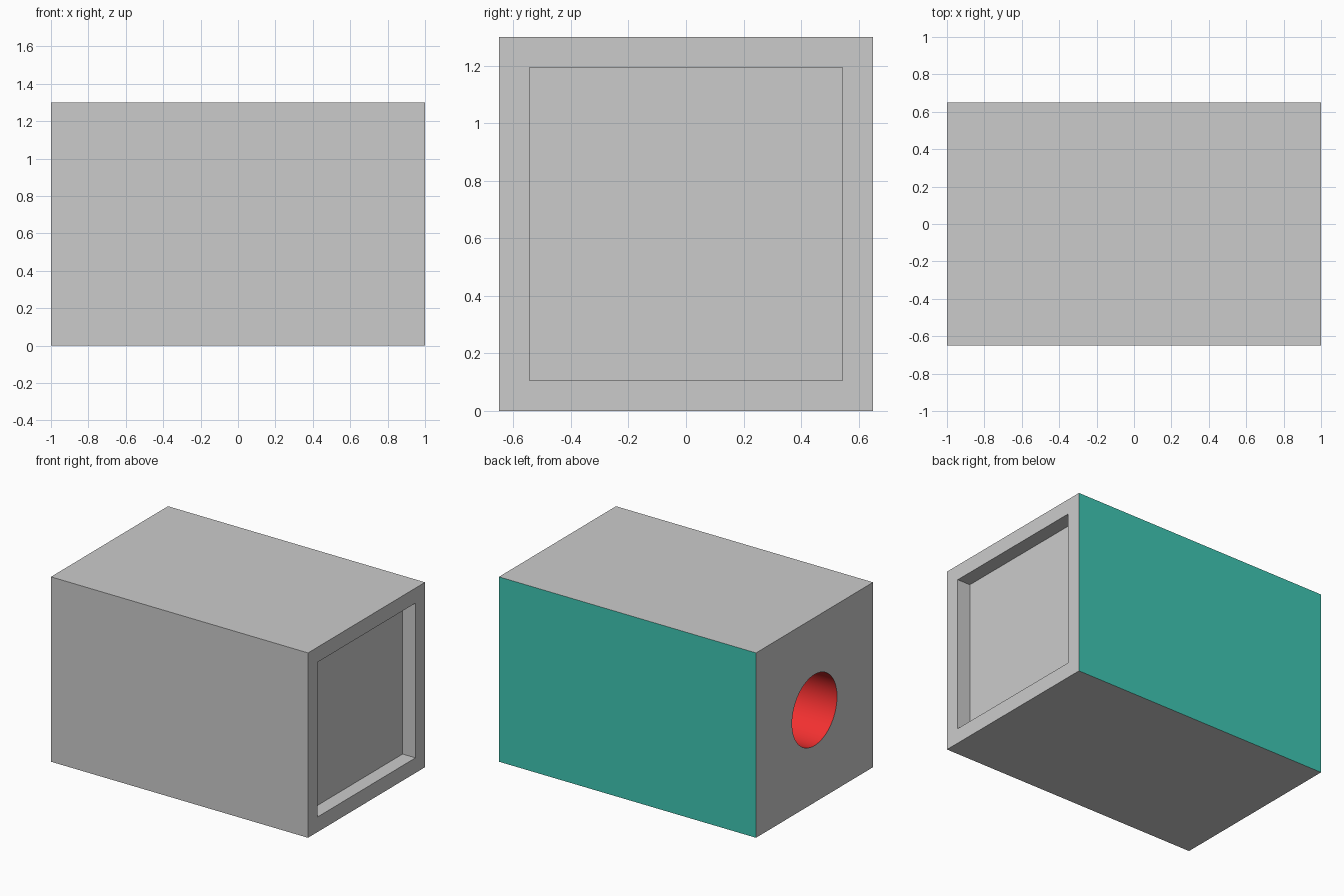
import bpy, bmesh, math
from mathutils import Matrix

if "Cube" in bpy.data.objects:
    bpy.data.objects.remove(bpy.data.objects["Cube"])

L, W, R, DEPTH = 1.0, 0.65, 0.25, 0.4   # half length, half width, bore radius and depth


def material(name, rgb):
    m = bpy.data.materials.new(name)
    m.diffuse_color = (*rgb, 1.0)
    m.use_nodes = True
    m.node_tree.nodes["Principled BSDF"].inputs["Base Color"].default_value = m.diffuse_color
    return m


# box body
bm = bmesh.new()
bmesh.ops.create_cube(bm, size=1, matrix=Matrix.Translation((0, 0, W)) @ Matrix.Diagonal((2 * L, 2 * W, 2 * W, 1)))
bm.normal_update()


def face_towards(axis, sign):
    return next(f for f in bm.faces if f.normal[axis] * sign > 0.9)


# coloured back panel
face_towards(1, 1).material_index = 1

# square recess in the right end
right = face_towards(0, 1)
bmesh.ops.inset_region(bm, faces=[right], thickness=0.15)
floor = bmesh.ops.extrude_discrete_faces(bm, faces=[right])["faces"][0]
bmesh.ops.translate(bm, verts=floor.verts, vec=(-0.1, 0, 0))

# left end with a round opening
left = face_towards(0, -1)
outer = list(left.edges)
bmesh.ops.delete(bm, geom=[left], context='FACES_ONLY')
turn = Matrix.Translation((-L, 0, W)) @ Matrix.Rotation(math.pi / 2, 4, 'Y')
rim = bmesh.ops.create_circle(bm, segments=64, radius=R, matrix=turn)["verts"]
rim_edges = list({e for v in rim for e in v.link_edges})
bmesh.ops.triangle_fill(bm, edges=outer + rim_edges, use_beauty=True, normal=(-1, 0, 0))

# blind bore
ext = bmesh.ops.extrude_edge_only(bm, edges=rim_edges)["geom"]
wall = [g for g in ext if isinstance(g, bmesh.types.BMFace)]
end = [g for g in ext if isinstance(g, bmesh.types.BMVert)]
bmesh.ops.translate(bm, verts=end, vec=(DEPTH, 0, 0))
end_edges = [e for e in bm.edges if e.is_boundary]
cap = bmesh.ops.contextual_create(bm, geom=end_edges)["faces"]
for f in wall + cap:
    f.material_index = 2
for f in wall:
    f.smooth = True
bmesh.ops.recalc_face_normals(bm, faces=bm.faces)

mesh = bpy.data.meshes.new("box_body")
bm.to_mesh(mesh)
bm.free()
mesh.materials.append(None)
mesh.materials.append(material("teal", (0.05, 0.57, 0.45)))
mesh.materials.append(material("red", (0.9, 0.03, 0.03)))
body = bpy.data.objects.new("box_body", mesh)
bpy.context.collection.objects.link(body)
bpy.context.view_layer.objects.active = body
body.select_set(True)
bpy.ops.object.shade_smooth_by_angle(angle=math.radians(30))
